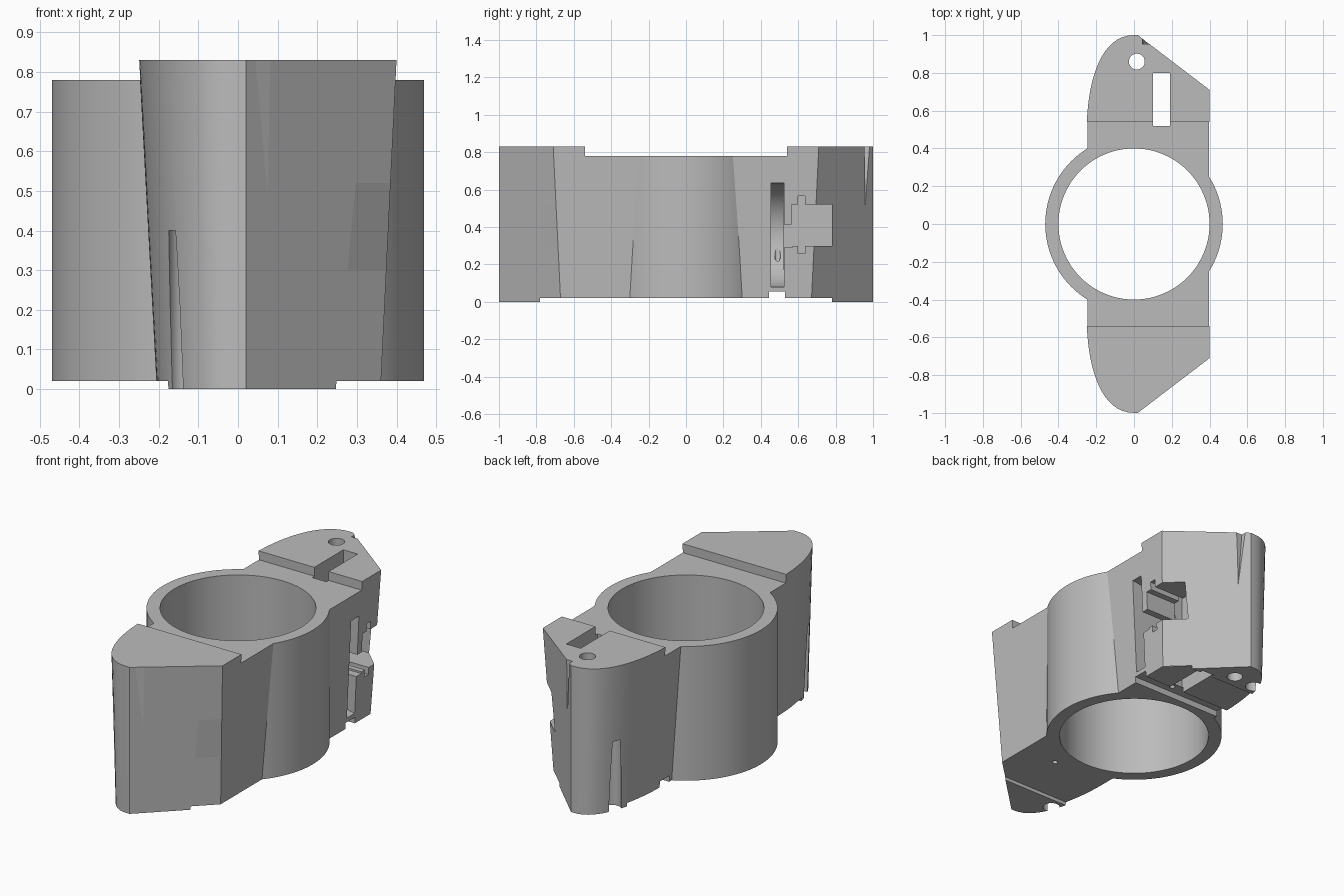
import bpy
import bmesh
from math import pi, radians
from mathutils import Vector, Matrix
from mathutils.geometry import interpolate_bezier

old = bpy.data.objects.get("Cube")
if old:
    bpy.data.objects.remove(old, do_unlink=True)

grey = bpy.data.materials.new("plain grey")
grey.use_nodes = True
grey.diffuse_color = (0.5, 0.5, 0.5, 1)
grey.node_tree.nodes["Principled BSDF"].inputs["Base Color"].default_value = (0.5, 0.5, 0.5, 1)

HEIGHT = 0.83


def make_object(name, bm):
    bmesh.ops.recalc_face_normals(bm, faces=bm.faces)
    mesh = bpy.data.meshes.new(name)
    bm.to_mesh(mesh)
    bm.free()
    mesh.materials.append(grey)
    obj = bpy.data.objects.new(name, mesh)
    bpy.context.collection.objects.link(obj)
    return obj


def box(name, x, y, z):
    bm = bmesh.new()
    bmesh.ops.create_cube(bm, size=1)
    for v in bm.verts:
        v.co = [lo + (c + 0.5) * (hi - lo) for c, (lo, hi) in zip(v.co, (x, y, z))]
    return make_object(name, bm)


def cylinder(name, centre, radius, depth, segments=32, along_y=False):
    bm = bmesh.new()
    turn = Matrix.Rotation(pi / 2, 4, 'X') if along_y else Matrix()
    bmesh.ops.create_cone(bm, cap_ends=True, segments=segments, radius1=radius, radius2=radius,
                          depth=depth, matrix=Matrix.Translation(centre) @ turn)
    return make_object(name, bm)


def hull(name, points):
    bm = bmesh.new()
    for p in points:
        bm.verts.new(p)
    bmesh.ops.convex_hull(bm, input=bm.verts)
    return make_object(name, bm)


def combine(target, tool, operation='DIFFERENCE'):
    mod = target.modifiers.new("shape", 'BOOLEAN')
    mod.operation, mod.solver, mod.object = operation, 'EXACT', tool
    with bpy.context.temp_override(object=target, active_object=target):
        bpy.ops.object.modifier_apply(modifier=mod.name)
    bpy.data.objects.remove(tool, do_unlink=True)


def mirrored(obj):
    bm = bmesh.new()
    bm.from_mesh(obj.data)
    for v in bm.verts:
        v.co.y = -v.co.y
    return make_object(obj.name + "_mirror", bm)


def outline(left_scale, right_x, corner_y):
    """Half outline of the two ears, mirrored front to back."""
    curve = interpolate_bezier(Vector((0, 1)), Vector((-0.19, 1)),
                               Vector((-0.25, 0.72)), Vector((-0.25, 0.50)), 18)
    half = [(right_x, corner_y), (0.02, 1)] + [(p.x * left_scale, p.y) for p in curve]
    return half + [(x, -y) for x, y in reversed(half)]


# Tapered body with an ear at each end
bm = bmesh.new()
bottom = [bm.verts.new((x, y, 0)) for x, y in outline(0.82, 0.36, 0.67)]
top = [bm.verts.new((x, y, HEIGHT)) for x, y in outline(1, 0.40, 0.71)]
bm.faces.new(bottom[::-1])
bm.faces.new(top)
for i in range(len(top)):
    j = (i + 1) % len(top)
    bm.faces.new((bottom[i], bottom[j], top[j], top[i]))
body = make_object("clamp_body", bm)

# Lowered middle, above and below
combine(body, box("top_step", (-1, 1), (-0.54, 0.54), (0.78, 1)))
combine(body, box("bottom_step", (-1, 1), (-0.78, 0.78), (-0.2, 0.02)))

# Round ring and its bore
combine(body, cylinder("ring", (0, 0, 0.40), 0.47, 0.76, 96), 'UNION')
combine(body, cylinder("bore", (0, 0, 0.40), 0.40, 2, 96))

# Cuts repeated in both ears
cutters = [
    cylinder("screw_hole", (0.015, 0.86, 0.4), 0.042, 2),
    box("through_slot", (0.10, 0.19), (0.52, 0.80), (-0.5, 1.5)),
    box("bottom_groove", (-1, 1), (0.445, 0.53), (-0.2, 0.055)),
    cylinder("strap_slot", (0.40, 0.49, 0.357), 0.28, 0.07, 80, along_y=True),
    cylinder("drain_hole", (0.143, 0.49, 0.1), 0.015, 0.4, 16),
    box("side_pocket", (0.15, 1), (0.565, 0.78), (0.30, 0.52)),
    box("pocket_groove", (0.15, 1), (0.60, 0.635), (0.26, 0.565)),
    box("pocket_channel", (0.15, 1), (0.51, 0.57), (0.29, 0.415)),
    cylinder("edge_notch", (-0.13, 0.845, 0.1), 0.045, 0.6),
    hull("tip_notch", [(0.043, 0.953, 0.84), (0.043, 1.0, 0.84),
                       (0.10, 0.953, 0.84), (0.075, 0.958, 0.49)]),
]
for tool in cutters:
    twin = mirrored(tool)
    combine(body, tool)
    combine(body, twin)

# Smooth curves, sharp edges
bpy.ops.object.select_all(action='DESELECT')
body.select_set(True)
bpy.context.view_layer.objects.active = body
bpy.ops.object.shade_smooth_by_angle(angle=radians(25))
